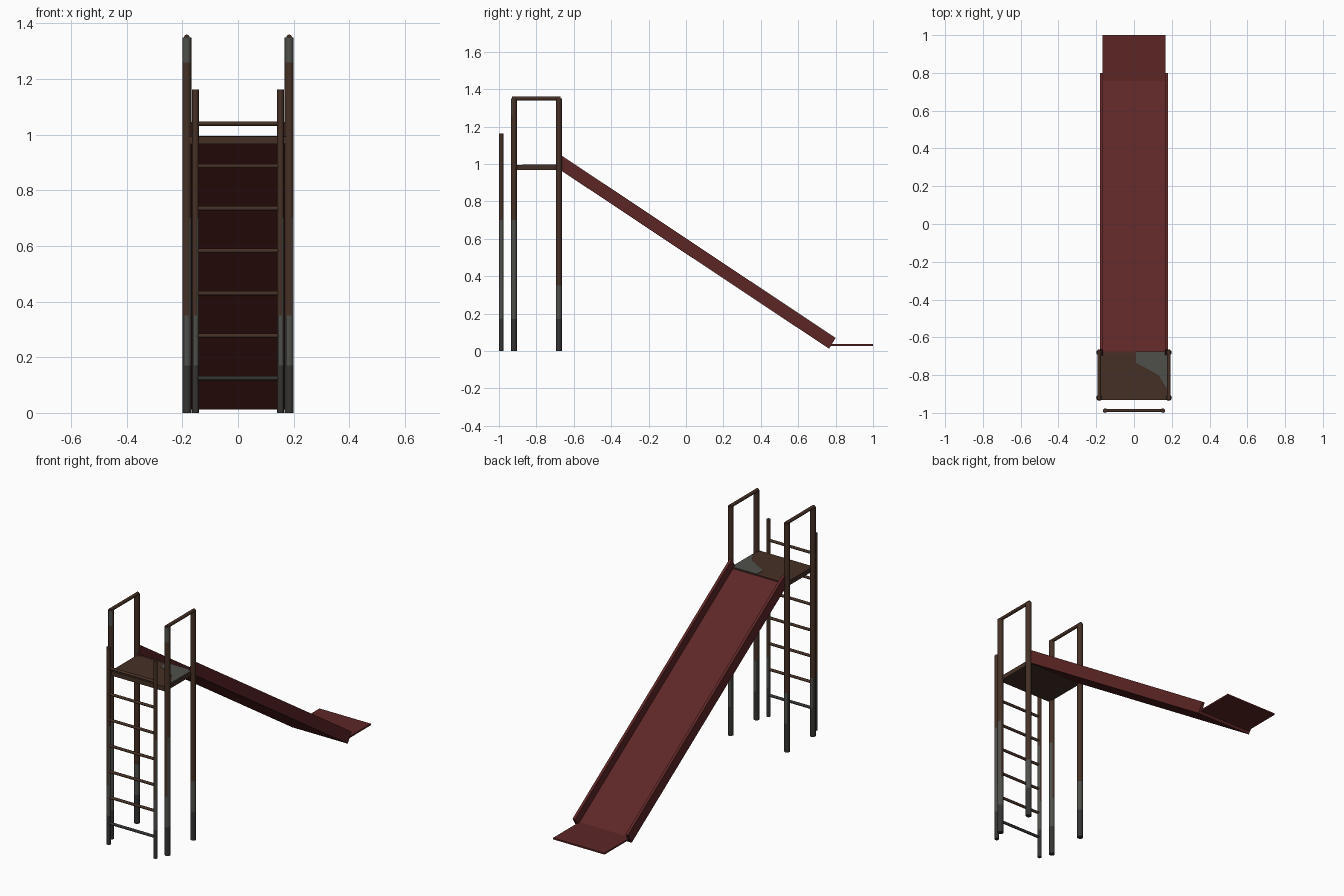
import bpy, bmesh, math
from mathutils import Vector

if "Cube" in bpy.data.objects:
    bpy.data.objects.remove(bpy.data.objects["Cube"])


def material(name, rgb):
    m = bpy.data.materials.new(name)
    m.use_nodes = True
    m.diffuse_color = (*rgb, 1)
    m.node_tree.nodes["Principled BSDF"].inputs["Base Color"].default_value = (*rgb, 1)
    return m


red = material("faded red", (0.11, 0.019, 0.019))
rust = material("rust brown", (0.06, 0.03, 0.019))
steel = material("bare steel", (0.078, 0.078, 0.071))
grime = material("dark steel", (0.035, 0.034, 0.031))


def finish(name, bm, mats, smooth=False):
    bmesh.ops.recalc_face_normals(bm, faces=bm.faces)
    mesh = bpy.data.meshes.new(name)
    bm.to_mesh(mesh)
    bm.free()
    obj = bpy.data.objects.new(name, mesh)
    bpy.context.collection.objects.link(obj)
    for m in mats:
        mesh.materials.append(m)
    if smooth:
        bpy.ops.object.select_all(action="DESELECT")
        obj.select_set(True)
        bpy.context.view_layer.objects.active = obj
        bpy.ops.object.shade_smooth_by_angle(angle=math.radians(50))
    return obj


def tube(name, start, end, radius, mats, cuts=(), rule=None):
    """Round bar between two points, cut at heights and coloured by a rule."""
    a, b = Vector(start), Vector(end)
    bm = bmesh.new()
    bmesh.ops.create_cone(bm, cap_ends=True, segments=12, radius1=radius,
                          radius2=radius, depth=(b - a).length)
    turn = (b - a).to_track_quat("Z", "Y")
    for v in bm.verts:
        v.co = turn @ v.co + (a + b) / 2
    for z in cuts:
        bmesh.ops.bisect_plane(bm, geom=bm.verts[:] + bm.edges[:] + bm.faces[:],
                               plane_co=(0, 0, z), plane_no=(0, 0, 1))
    bm.normal_update()
    if rule:
        for f in bm.faces:
            f.material_index = rule(f.calc_center_median().z, f.normal)
    return finish(name, bm, mats, True)


def prism(name, outline, offset, mat):
    """Closed outline pushed along an offset."""
    bm = bmesh.new()
    face = bm.faces.new([bm.verts.new(p) for p in outline])
    new = bmesh.ops.extrude_face_region(bm, geom=[face])
    # keep the starting face so the solid stays closed
    if face not in bm.faces[:]:
        bm.faces.new([v for v in bm.verts if v not in new["geom"]])
    bmesh.ops.translate(bm, vec=offset, verts=[g for g in new["geom"]
                                               if isinstance(g, bmesh.types.BMVert)])
    return finish(name, bm, [mat])


def side_prism(name, yz, x0, x1, mat):
    return prism(name, [(x0, y, z) for y, z in yz], (x1 - x0, 0, 0), mat)


def worn(front):
    """Worn paint low on the bar, and near the top of front posts."""
    def rule(z, n):
        if z < 0.17:
            return 2
        if z < 0.35:
            return 1 if n.x > -0.6 else 2
        if z < 0.7 and front and n.x > 0.5:
            return 1
        if z > 1.26 and front and n.y < -0.3:
            return 1
        return 0
    return rule


FRONT, BACK, TOP = -0.92, -0.68, 1.35
PAINT = [rust, steel, grime]

for side, s in (("left", 1), ("right", -1)):
    # Tower posts and hand rails
    for place, y in (("front", FRONT), ("back", BACK)):
        tube(f"{side}_{place}_post", (s * 0.184, y, 0), (s * 0.184, y, TOP), 0.016,
             PAINT, (0.17, 0.35, 0.7, 1.26), worn(place == "front"))
    tube(f"{side}_hand_rail", (s * 0.184, FRONT - 0.01, TOP), (s * 0.184, BACK + 0.01, TOP),
         0.01, [rust])
    # Ladder uprights
    tube(f"{side}_ladder_upright", (s * 0.153, -0.988, 0), (s * 0.153, -0.988, 1.163), 0.012,
         PAINT, (0.17, 0.35, 0.7), worn(True))
    # Slide side walls, cut square to the slope
    side_prism(f"{side}_slide_wall",
               [(-0.665, 1.045), (0.8, 0.07), (0.765, 0.012), (-0.70, 0.987)],
               s * 0.165, s * 0.181, red)

# Ladder rungs
for i in range(7):
    z = 0.125 + i * 0.1525
    tube(f"ladder_rung_{i + 1}", (-0.153, -0.988, z), (0.153, -0.988, z), 0.008,
         [rust if i else grime])

# Platform with a worn patch
side_prism("platform", [(-0.932, 0.967), (-0.674, 0.967), (-0.674, 0.994), (-0.932, 0.994)],
           -0.178, 0.178, rust)
patch = [(0.01, -0.676), (0.176, -0.676), (0.176, -0.875), (0.13, -0.8), (0.06, -0.76),
         (0.01, -0.735)]
prism("platform_worn_patch", [(x, y, 0.994) for x, y in patch], (0, 0, 0.002), steel)

# Slide bed and flat run-out
side_prism("slide_bed", [(-0.685, 0.995), (0.774, 0.026), (0.765, 0.012), (-0.695, 0.983)],
           -0.168, 0.168, red)
side_prism("slide_run_out", [(0.757, 0.037), (1.0, 0.037), (1.0, 0.028), (0.757, 0.028)],
           -0.168, 0.168, red)
